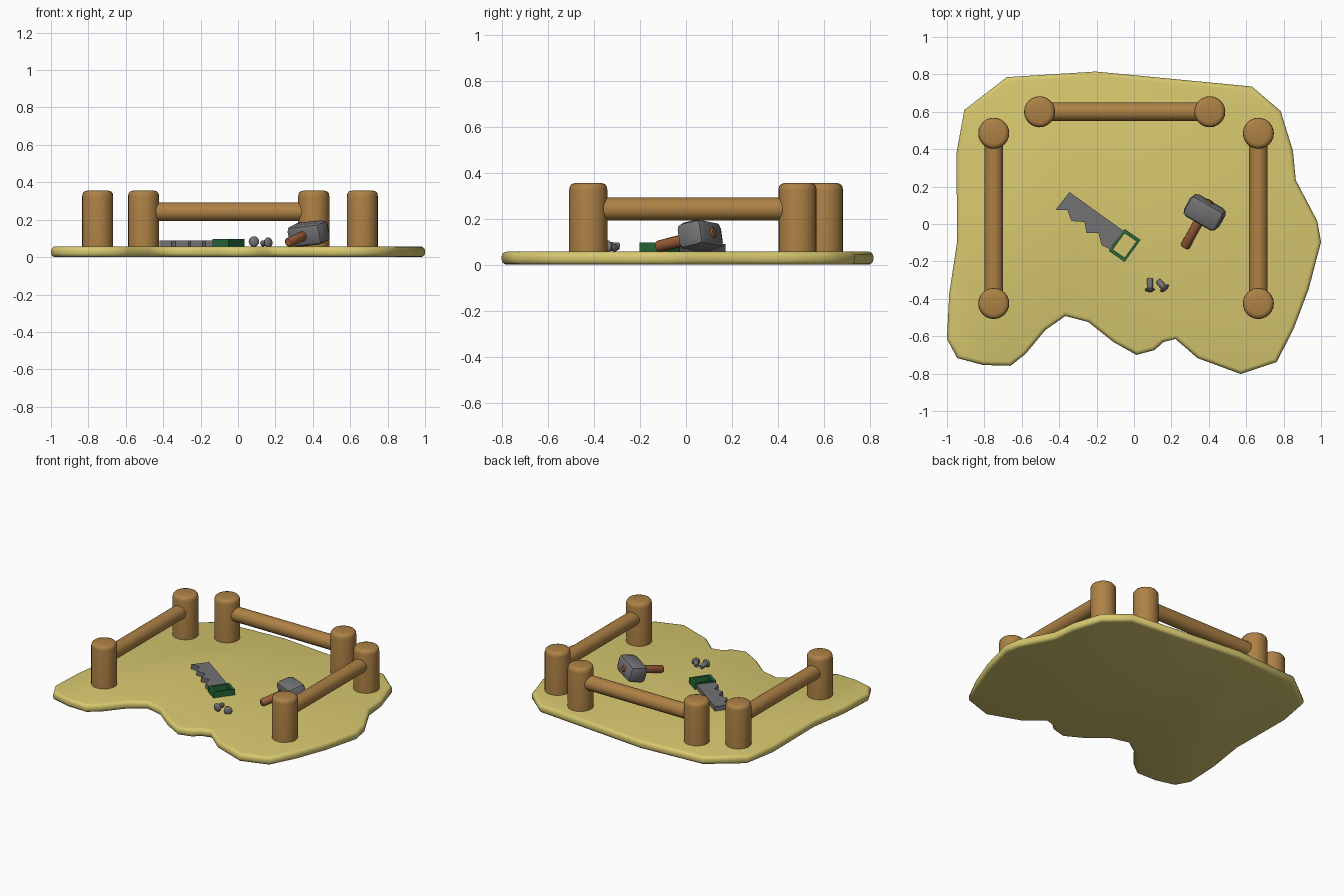
import bpy, bmesh, math
from mathutils import Vector, Matrix

if "Cube" in bpy.data.objects:
    bpy.data.objects.remove(bpy.data.objects["Cube"])


def mat(name, col):
    m = bpy.data.materials.new(name)
    m.diffuse_color = (*col, 1)
    m.use_nodes = True
    m.node_tree.nodes["Principled BSDF"].inputs["Base Color"].default_value = m.diffuse_color
    return m


SAND = mat("sand", (0.68, 0.58, 0.16))
WOOD = mat("wood", (0.42, 0.22, 0.06))
HANDLE = mat("red_wood", (0.32, 0.11, 0.04))
GREEN = mat("green", (0.02, 0.14, 0.04))
STEEL = mat("steel", (0.17, 0.17, 0.18))


def finish(name, bm, material, angle=40):
    bmesh.ops.recalc_face_normals(bm, faces=bm.faces)
    me = bpy.data.meshes.new(name)
    bm.to_mesh(me)
    bm.free()
    ob = bpy.data.objects.new(name, me)
    bpy.context.collection.objects.link(ob)
    me.materials.append(material)
    bpy.ops.object.select_all(action='DESELECT')
    ob.select_set(True)
    bpy.context.view_layer.objects.active = ob
    bpy.ops.object.shade_smooth_by_angle(angle=math.radians(angle))
    return ob


def plate(name, outline, z0, z1, material, bevel=0, angle=40):
    bm = bmesh.new()
    f = bm.faces.new([bm.verts.new((x, y, z0)) for x, y in outline])
    r = bmesh.ops.extrude_face_region(bm, geom=[f])
    bmesh.ops.translate(bm, vec=(0, 0, z1 - z0),
                        verts=[v for v in r["geom"] if isinstance(v, bmesh.types.BMVert)])
    if bevel:
        rim = [e for e in bm.edges if abs(e.verts[0].co.z - e.verts[1].co.z) < 1e-6]
        bmesh.ops.bevel(bm, geom=rim, offset=bevel, segments=3, profile=0.5, affect='EDGES')
    return finish(name, bm, material, angle)


def lathe(name, a, b, profile, material, n=24):
    """Turned part from a to b; profile is (distance along, radius)."""
    a, b = Vector(a), Vector(b)
    m = Matrix.Translation(a) @ (b - a).to_track_quat('Z', 'Y').to_matrix().to_4x4()
    bm = bmesh.new()
    rings = [[bm.verts.new(m @ Vector((r * math.cos(t), r * math.sin(t), d)))
              for t in (2 * math.pi * i / n for i in range(n))] for d, r in profile]
    for p, q in zip(rings, rings[1:]):
        for i in range(n):
            bm.faces.new((p[i], p[(i + 1) % n], q[(i + 1) % n], q[i]))
    bm.faces.new(rings[0])
    bm.faces.new(rings[-1])
    return finish(name, bm, material, 50)


# Sandy ground slab
plate("ground", [
    (-.68, .785), (-.205, .815), (.63, .735), (.784, .604), (.85, .39), (.865, .235),
    (.98, .016), (1, -.096), (.934, -.348), (.854, -.56), (.763, -.738), (.57, -.802),
    (.34, -.717), (.222, -.615), (.158, -.631), (.11, -.674), (.013, -.7), (-.11, -.631),
    (-.244, -.524), (-.367, -.492), (-.474, -.567), (-.58, -.695), (-.66, -.758),
    (-.806, -.754), (-.945, -.717), (-1, -.615), (-.988, -.374), (-.945, -.09),
    (-.95, .374), (-.907, .61)], 0, .057, SAND, bevel=.022, angle=75)

# Fence sections: two posts and a rail each
fences = {"left": ((-.75, -.425), (-.75, .485)),
          "right": ((.665, -.425), (.665, .485)),
          "back": ((-.505, .6), (.405, .6))}
for side, ends in fences.items():
    for i, (x, y) in enumerate(ends):
        lathe(f"{side}_post_{i + 1}", (x, y, .03), (x, y, .355),
              [(0, .083), (.295, .083), (.311, .08), (.321, .072), (.325, .058)], WOOD)
    (x0, y0), (x1, y1) = ends
    lathe(f"{side}_rail", (x0, y0, .242), (x1, y1, .242), [(0, .05), (.91, .05)], WOOD)

# Saw blade with stepped teeth
plate("saw_blade", [
    (-.42, .075), (-.345, .171), (-.056, -.037), (-.131, -.134), (-.174, -.112),
    (-.19, -.048), (-.254, -.048), (-.265, .011), (-.335, .016), (-.356, .075)],
    .058, .09, STEEL, angle=20)

# Saw handle: open frame
outer = [Vector(p) for p in ((-.05, -.027), (.035, -.085), (-.05, -.203), (-.135, -.144))]
centre = sum(outer, Vector((0, 0))) / 4
inner = [centre + (p - centre) * .74 for p in outer]
bm = bmesh.new()
rings = [[bm.verts.new((p.x, p.y, z)) for p in loop]
         for loop, z in ((outer, .056), (outer, .097), (inner, .097), (inner, .056))]
for k in range(4):
    p, q = rings[k], rings[(k + 1) % 4]
    for i in range(4):
        j = (i + 1) % 4
        bm.faces.new((p[i], p[j], q[j], q[i]))
finish("saw_handle", bm, GREEN, 20)

# Hammer handle, tilted up through the head
a, b = Vector((.27, -.125, .078)), Vector((.407, .125, .141))
length = (b - a).length
lathe("hammer_handle", a, b, [(0, .02), (.008, .026), (length - .01, .026), (length, .018)],
      HANDLE, 12)

# Hammer head: chamfered block across the handle
ydir = (b - a).normalized()
xdir = Vector((ydir.y, -ydir.x, .1)).normalized()
zdir = xdir.cross(ydir).normalized()
xdir = ydir.cross(zdir)
rot = Matrix((xdir, ydir, zdir)).transposed().to_4x4()
bm = bmesh.new()
bmesh.ops.create_cube(bm, size=1)
bmesh.ops.scale(bm, vec=(.206, .128, .118), verts=bm.verts)
bmesh.ops.bevel(bm, geom=bm.edges[:], offset=.03, segments=2, profile=.5, affect='EDGES')
bmesh.ops.transform(bm, matrix=Matrix.Translation((.378, .062, .125)) @ rot, verts=bm.verts)
finish("hammer_head", bm, STEEL, 40)

# Two loose nails
for i, (p, q) in enumerate((((.085, -.362, .084), (.085, -.288, .08)),
                            ((.17, -.352, .08), (.128, -.302, .072)))):
    d = (Vector(q) - Vector(p)).length
    lathe(f"nail_{i + 1}", p, q, [(0, .012), (.006, .024), (.012, .028), (.018, .024), (.02, .016),
                                  (d - .006, .016), (d, .012)], STEEL, 16)
